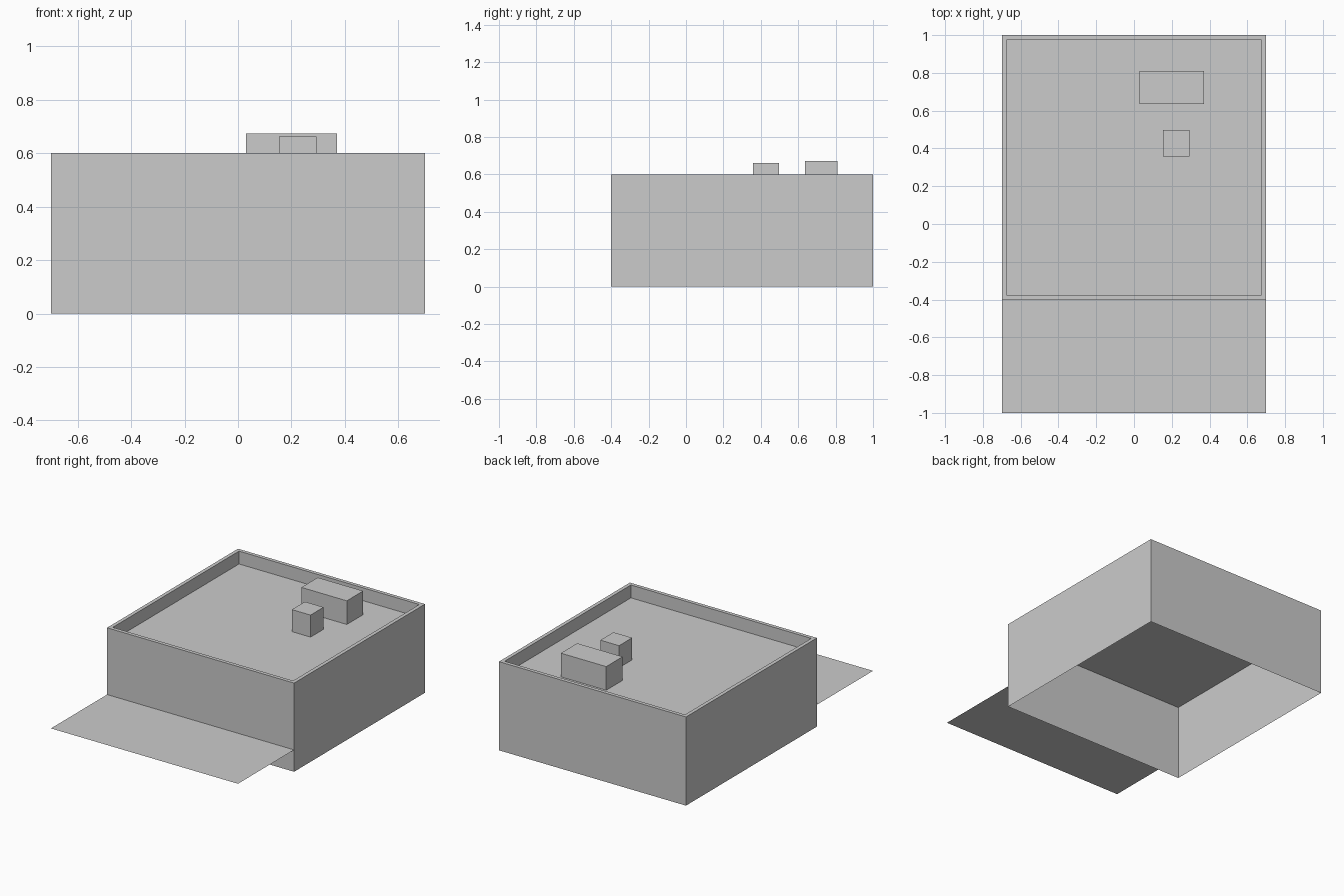
import bpy
import bmesh

cube = bpy.data.objects.get("Cube")
if cube:
    bpy.data.objects.remove(cube, do_unlink=True)

grey = bpy.data.materials.new("light grey")
grey.use_nodes = True
colour = (0.6, 0.6, 0.6, 1)
grey.diffuse_color = colour
grey.node_tree.nodes["Principled BSDF"].inputs["Base Color"].default_value = colour

WALL_TOP, ROOF, RIM = 0.6, 0.513, 0.025
SIDE, FRONT, BACK = 0.7, -0.4, 1.0


def finish(name, bm):
    mesh = bpy.data.meshes.new(name)
    bm.to_mesh(mesh)
    bm.free()
    mesh.materials.append(grey)
    obj = bpy.data.objects.new(name, mesh)
    bpy.context.collection.objects.link(obj)
    return obj


def loop(bm, x0, x1, y0, y1, z):
    return [bm.verts.new((x, y, z)) for x, y in ((x0, y0), (x1, y0), (x1, y1), (x0, y1))]


def bridge(bm, low, high):
    for i in range(4):
        j = (i + 1) % 4
        bm.faces.new((low[i], low[j], high[j], high[i]))


def box(name, x0, x1, y0, y1, z0, z1):
    bm = bmesh.new()
    low, high = loop(bm, x0, x1, y0, y1, z0), loop(bm, x0, x1, y0, y1, z1)
    bridge(bm, low, high)
    bm.faces.new(high)
    bm.faces.new(low[::-1])
    return finish(name, bm)


def sheet(name, x0, x1, y0, y1, z):
    bm = bmesh.new()
    bm.faces.new(loop(bm, x0, x1, y0, y1, z))
    return finish(name, bm)


# Thin outer walls, open underneath, folding over into the parapet
bm = bmesh.new()
outer = (-SIDE, SIDE, FRONT, BACK)
inner = (-SIDE + RIM, SIDE - RIM, FRONT + RIM, BACK - RIM)
rings = [loop(bm, *outer, 0), loop(bm, *outer, WALL_TOP),
         loop(bm, *inner, WALL_TOP), loop(bm, *inner, ROOF)]
for low, high in zip(rings, rings[1:]):
    bridge(bm, low, high)
finish("walls_and_parapet", bm)

# Flat roof and front canopy
sheet("roof", *outer, ROOF)
sheet("front_canopy", -SIDE, SIDE, -1, FRONT, 0.148)

# Rooftop units
box("large_roof_unit", 0.03, 0.37, 0.635, 0.81, ROOF, 0.673)
box("small_roof_unit", 0.153, 0.293, 0.357, 0.497, ROOF, 0.662)
